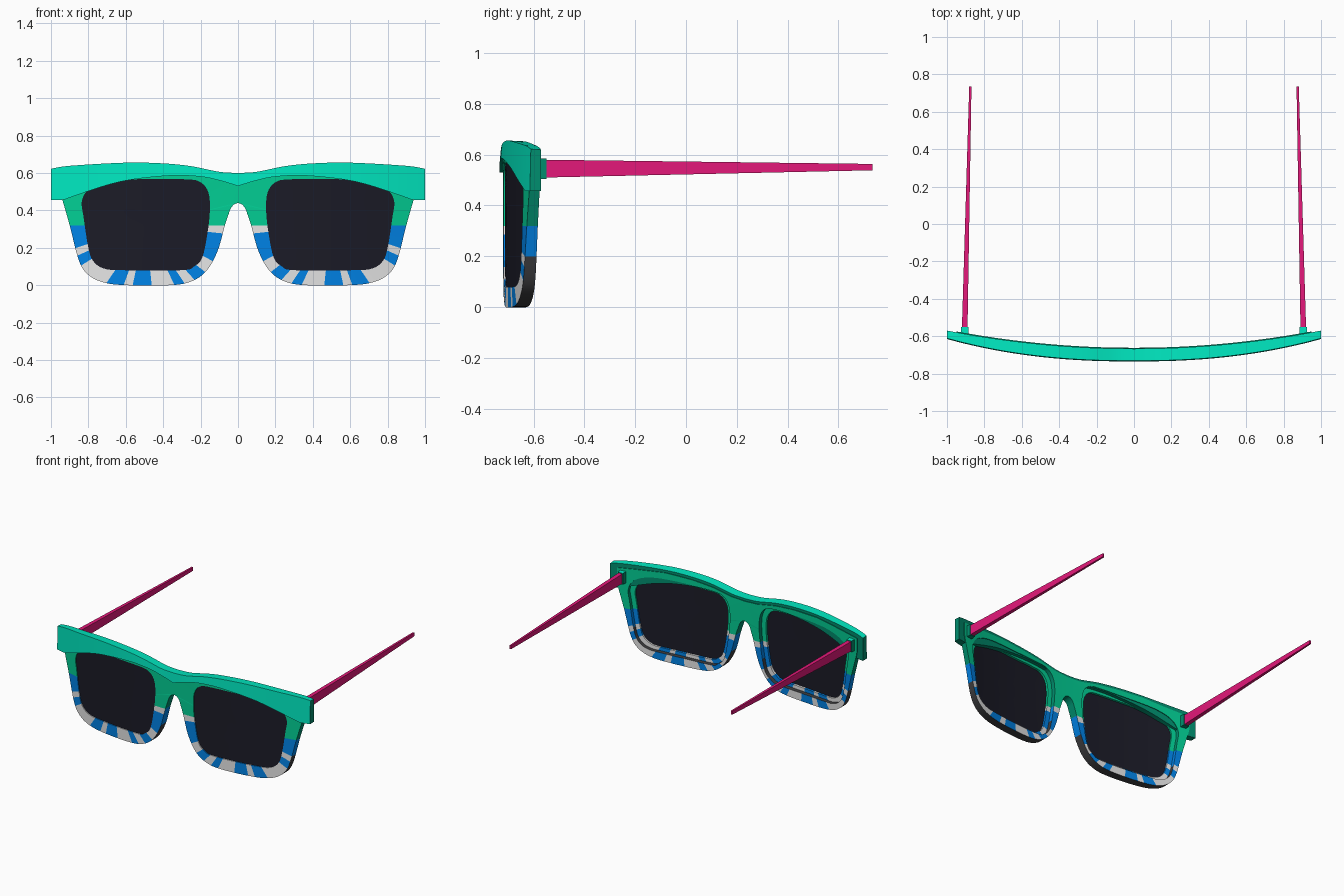
import bpy, bmesh, math
from mathutils import Vector

if "Cube" in bpy.data.objects:
    bpy.data.objects.remove(bpy.data.objects["Cube"])


def material(name, r, g, b):
    col = [(c / 255 / 12.92) if c < 11 else ((c / 255 + 0.055) / 1.055) ** 2.4 for c in (r, g, b)] + [1]
    m = bpy.data.materials.new(name)
    m.use_nodes = True
    m.diffuse_color = col
    m.node_tree.nodes["Principled BSDF"].inputs["Base Color"].default_value = col
    return m


TEAL = material("teal", 0, 234, 194)
GREEN = material("green", 2, 206, 148)
DEEP = material("deep green", 0, 142, 110)
BLUE = material("blue", 0, 134, 236)
PALE = material("pale grey", 230, 230, 230)
DARK = material("dark grey", 62, 62, 64)
PINK = material("pink", 228, 24, 122)
LENS = material("dark lens", 27, 27, 39)


def finish(name, bm, mats):
    bmesh.ops.recalc_face_normals(bm, faces=bm.faces)
    me = bpy.data.meshes.new(name)
    bm.to_mesh(me)
    bm.free()
    for m in mats:
        me.materials.append(m)
    ob = bpy.data.objects.new(name, me)
    bpy.context.collection.objects.link(ob)
    bpy.ops.object.select_all(action='DESELECT')
    ob.select_set(True)
    bpy.context.view_layer.objects.active = ob
    bpy.ops.object.shade_smooth_by_angle(angle=math.radians(30))
    mod = ob.modifiers.new("mirror", 'MIRROR')
    mod.merge_threshold = 0.0005


# The whole front wraps backwards towards the temples
def front_y(x):
    return -0.735 + 0.12 * abs(x) ** 2.3


def back_y(x):
    return -0.667 + 0.097 * abs(x) ** 2


def spline(pts, steps=6, closed=False):
    """Catmull-Rom curve through 2D points."""
    p = [Vector(q) for q in pts]
    p = [p[-1]] + p + p[:2] if closed else [p[0]] + p + [p[-1]]
    out = []
    for a, b, c, d in zip(p, p[1:], p[2:], p[3:]):
        for k in range(steps):
            t = k / steps
            out.append(0.5 * (2 * b + (c - a) * t + (2 * a - 5 * b + 4 * c - d) * t * t
                              + (3 * b - a - 3 * c + d) * t ** 3))
    return out if closed else out + [p[-2]]


CENTRE = Vector((0.495, 0.32))


def ray_hit(poly, ang):
    """Farthest crossing of a ray from the lens centre with an outline."""
    d = Vector((math.cos(ang), math.sin(ang)))
    best = 0
    for a, b in zip(poly, poly[1:] + poly[:1]):
        a, e = a - CENTRE, b - a
        den = d.x * e.y - d.y * e.x
        if abs(den) > 1e-9:
            r = (a.x * e.y - a.y * e.x) / den
            s = (a.x * d.y - a.y * d.x) / den
            if -1e-6 <= s <= 1 + 1e-6:
                best = max(best, r)
    return CENTRE + d * best


# Outlines of one rim and its lens opening
lower = spline([(0, .439), (.022, .431), (.04, .408), (.05, .38), (.07, .32), (.11, .18), (.17, .075), (.25, .02),
                (.36, .0), (.6, .0), (.72, .015), (.8, .055), (.85, .13), (.9, .32), (.94, .46)])
upper = [Vector(p) for p in [(.95, .5), (.95, .6), (.6, .635), (.4, .63), (.25, .615), (.1, .585), (0, .58)]]
outer = lower + upper
hole = spline([(.835, .45), (.825, .36), (.8, .2), (.775, .13), (.72, .09), (.62, .08), (.3, .08), (.235, .1),
               (.19, .15), (.16, .3), (.15, .42), (.16, .5), (.2, .55), (.28, .566), (.55, .566),
               (.7, .553), (.795, .515)], closed=True)

# Even ray angles, with extra ones at the bridge arch and the top corners
angles = [math.radians(a) for a in range(0, 360, 2)]
for corner in lower[0:22:3] + [upper[-1], upper[1]]:
    d = corner - CENTRE
    angles.append(math.atan2(d.y, d.x) % math.tau)
angles.sort()
N = len(angles)
rim = [ray_hit(outer, a) for a in angles]
opening = [ray_hit(hole, a) for a in angles]
recess = [CENTRE + (p - CENTRE) * 1.1 for p in opening]

# Stripe limits in degrees below horizontal, blue first then alternating
STRIPES = [18, 24, 31, 56, 70, 77, 96, 115, 124, 132, 142, 152, 174, 180]


def stripe(ang):
    below = 360 - math.degrees(ang)
    if below > 180:
        return 0
    return 1 + sum(below > s for s in STRIPES) % 2


# Frame front with a stepped recess behind each lens
bm = bmesh.new()


def ring(pts, t):
    return [bm.verts.new((p.x, (front_y(p.x) + 0.014) * (1 - t) + (back_y(p.x) + 0.005) * t, p.y)) for p in pts]


RECESS_WALL, OUTER_WALL = 3, 5
rings = [ring(rim, 0), ring(opening, 0), ring(opening, .5), ring(recess, .5), ring(recess, 1), ring(rim, 1)]
for k in range(6):
    a, b = rings[k], rings[(k + 1) % 6]
    for i in range(N):
        j = (i + 1) % N
        quad = [a[i], a[j], b[j], b[i]]
        if all(abs(v.co.x) < 1e-4 for v in quad):
            continue
        f = bm.faces.new(quad)
        f.material_index = stripe((angles[i] + (angles[j] if j else math.tau)) / 2)
        z = f.calc_center_median().z
        if k in (RECESS_WALL, OUTER_WALL):
            f.material_index = 4 if z > 0.32 else 1 if z > 0.2 else 3
finish("frame_front", bm, [GREEN, BLUE, PALE, DARK, DEEP])

# Lenses, thin and curved with the frame
bm = bmesh.new()
sheets = []
for off in (0.02, 0.028):
    mid = bm.verts.new((CENTRE.x, front_y(CENTRE.x) + off, CENTRE.y))
    prev = None
    for s in (.25, .5, .75, 1.01):
        pts = [CENTRE + (p - CENTRE) * s for p in opening]
        cur = [bm.verts.new((p.x, front_y(p.x) + off, p.y)) for p in pts]
        for i in range(N):
            j = (i + 1) % N
            bm.faces.new([prev[i], prev[j], cur[j], cur[i]] if prev else [mid, cur[i], cur[j]])
        prev = cur
    sheets.append(prev)
for i in range(N):
    j = (i + 1) % N
    bm.faces.new([sheets[0][i], sheets[0][j], sheets[1][j], sheets[1][i]])
finish("lenses", bm, [LENS])

# Brow bar swept across the top
top = spline([(0, .6), (.1, .606), (.25, .636), (.4, .651), (.6, .655), (.9, .638), (1, .622)])
bottom = spline([(0, .53), (.1, .56), (.2, .58), (.35, .586), (.55, .567), (.7, .535), (.9, .468)]) \
    + [Vector((.93, .456)), Vector((1, .456))]


def height(curve, x):
    for a, b in zip(curve, curve[1:]):
        if x <= b.x + 1e-6:
            return a.y + (b.y - a.y) * (x - a.x) / (b.x - a.x)
    return curve[-1].y


bm = bmesh.new()
prev = None
for i in range(41):
    x = i / 40
    f, b, t, u = front_y(x), back_y(x), height(top, x), height(bottom, x)
    section = [(f, u), (f + .004, t), (b, t - .003), (b, u)]
    cur = [bm.verts.new((x, y, z)) for y, z in section]
    if prev:
        for k in range(4):
            m = (k + 1) % 4
            face = bm.faces.new([prev[k], prev[m], cur[m], cur[k]])
            face.material_index = k // 2  # front and top teal, back and underside deep
    prev = cur
bm.faces.new(prev).material_index = 1
finish("brow_bar", bm, [TEAL, DEEP])


# Tapered bars for hinges and arms: (x, y, z, width, height) at each end
def bar(name, ends, top_mat, side_mat):
    bm = bmesh.new()
    loops = []
    for x, y, z, w, h in ends:
        loops.append([bm.verts.new((x + sx * w / 2, y, z + sz * h / 2))
                      for sx, sz in ((-1, -1), (1, -1), (1, 1), (-1, 1))])
        bm.faces.new(loops[-1])
    for k in range(4):
        m = (k + 1) % 4
        bm.faces.new([loops[0][k], loops[0][m], loops[1][m], loops[1][k]])
    bmesh.ops.recalc_face_normals(bm, faces=bm.faces)
    for f in bm.faces:
        f.material_index = 0 if f.normal.z > 0.5 else 1
    finish(name, bm, [top_mat, side_mat])


bar("hinges", [(.905, -.62, .545, .045, .085), (.905, -.55, .545, .04, .08)], TEAL, DEEP)
bar("arms", [(.905, -.555, .545, .03, .07), (.875, .735, .551, .012, .025)], PINK, PINK)
